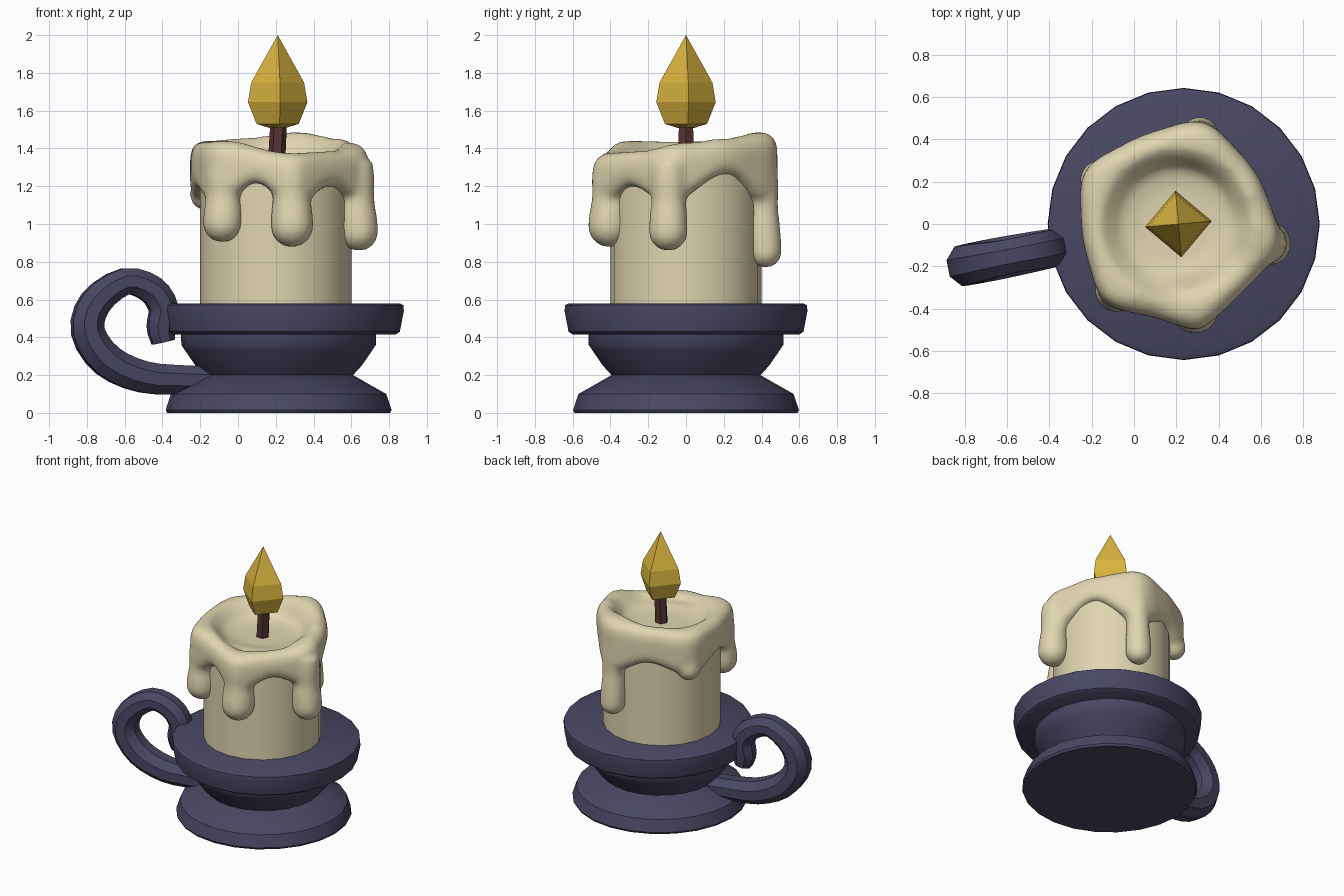
import bpy, bmesh, math
from mathutils import Vector

if "Cube" in bpy.data.objects:
    bpy.data.objects.remove(bpy.data.objects["Cube"])

def material(name, rgb):
    m = bpy.data.materials.new(name)
    m.diffuse_color = (*rgb, 1)
    m.use_nodes = True
    m.node_tree.nodes["Principled BSDF"].inputs["Base Color"].default_value = m.diffuse_color
    return m

NAVY = material("navy enamel", (0.066, 0.064, 0.125))
WAX = material("cream wax", (0.74, 0.67, 0.43))
GOLD = material("flame gold", (0.70, 0.46, 0.05))
BROWN = material("wick brown", (0.095, 0.035, 0.03))

def finish(bm, name, mat, smooth=None):
    bmesh.ops.remove_doubles(bm, verts=bm.verts, dist=1e-4)
    bmesh.ops.recalc_face_normals(bm, faces=bm.faces)
    me = bpy.data.meshes.new(name)
    bm.to_mesh(me)
    bm.free()
    ob = bpy.data.objects.new(name, me)
    bpy.context.collection.objects.link(ob)
    me.materials.append(mat)
    if smooth:
        bpy.ops.object.select_all(action='DESELECT')
        ob.select_set(True)
        bpy.context.view_layer.objects.active = ob
        bpy.ops.object.shade_smooth_by_angle(angle=math.radians(smooth))
    return ob

def loft(bm, rings, caps=True):
    """Skin a list of closed rings that have equal point counts."""
    vs = [[bm.verts.new(p) for p in r] for r in rings]
    n = len(vs[0])
    for a, b in zip(vs, vs[1:]):
        for i in range(n):
            j = (i + 1) % n
            bm.faces.new((a[i], a[j], b[j], b[i]))
    if caps:
        bm.faces.new(vs[0])
        bm.faces.new(vs[-1])

def lathe(name, cx, profile, sides, mat, smooth=None, caps=True, turn=0, lean=0):
    bm = bmesh.new()
    z0 = profile[0][1]
    loft(bm, [[(cx + lean * (z - z0) + r * math.cos(turn + math.tau * i / sides),
                r * math.sin(turn + math.tau * i / sides), z)
               for i in range(sides)] for r, z in profile], caps)
    return finish(bm, name, mat, smooth)

# Holder: flared foot, bowl and drip plate
lathe("foot", 0.215, [(0.59, 0), (0.598, 0.015), (0.57, 0.10), (0.385, 0.205)], 24, NAVY, 30)
lathe("bowl", 0.215, [(0.385, 0.19), (0.44, 0.25), (0.495, 0.33), (0.515, 0.36), (0.517, 0.43)],
      24, NAVY, 35)
lathe("drip_plate", 0.235, [(0.60, 0.415), (0.622, 0.43), (0.643, 0.54), (0.64, 0.57), (0.62, 0.58)],
      24, NAVY, 35)

# Handle: curled sweep in a vertical plane turned slightly to the front
KEYS = [(-0.05, .17, .075), (-0.28, .175, .078), (-0.50, .19, .085), (-0.69, .275, .088),
        (-0.795, .43, .085), (-0.755, .585, .082), (-0.60, .695, .072), (-0.46, .655, .075),
        (-0.395, .555, .075), (-0.41, .455, .07), (-0.395, .375, .06)]

def spline(keys, steps):
    k = [Vector(p) for p in keys]
    k = [2 * k[0] - k[1]] + k + [2 * k[-1] - k[-2]]
    out = []
    for i in range(1, len(k) - 2):
        a, b, c, d = k[i - 1:i + 3]
        for s in range(steps):
            t = s / steps
            out.append(.5 * (2 * b + (c - a) * t + (2 * a - 5 * b + 4 * c - d) * t * t
                             + (3 * b - a - 3 * c + d) * t ** 3))
    return out + [k[-2]]

path = spline(KEYS, 3)
slope = math.radians(11)
side = Vector((math.sin(slope), -math.cos(slope), 0))
rings = []
for i, p in enumerate(path):
    q = path[min(i + 1, len(path) - 1)] - path[max(i - 1, 0)]
    t = Vector((q.x, q.y)).normalized()
    ring = []
    for k in range(8):
        a = math.tau * (k + .5) / 8
        u, w = p.z * 1.06 * math.cos(a), p.z * 1.22 * math.sin(a)
        x, z = p.x - t.y * u, p.y + t.x * u
        ring.append(Vector((x, (x - 0.2) * math.tan(slope), z)) + side * w)
    rings.append(ring)
bm = bmesh.new()
loft(bm, rings)
finish(bm, "handle", NAVY, 35)

# Candle body
CX = 0.2
lathe("candle", CX, [(0.4, 0.57), (0.4, 1.28)], 20, WAX, 35)

# Melted wax cap: closed shell with a tilted rim, dish and scalloped skirt
# drips: angle, tip height, tip radius, distance from axis
DRIPS = [(-132, .90, .108, .42), (-78, .875, .115, .415), (-12, .855, .105, .45),
         (75, .765, .09, .435), (150, 1.07, .085, .43)]
RIM = [(-132, 1.44), (-78, 1.375), (-35, 1.39), (0, 1.43), (30, 1.455), (75, 1.485),
       (110, 1.46), (150, 1.44), (185, 1.44)]
SKIRT = [(-132, 1.10), (-105, 1.22), (-78, 1.10), (-45, 1.20), (-12, 1.12), (32, 1.265),
         (75, 1.10), (112, 1.20), (150, 1.12), (190, 1.19)]

def ease(table, deg):
    """Smooth periodic interpolation around the candle."""
    tab = table + [(table[0][0] + 360, table[0][1])]
    while deg < tab[0][0]:
        deg += 360
    for (a, va), (b, vb) in zip(tab, tab[1:]):
        if a <= deg <= b:
            return va + (vb - va) * (.5 - .5 * math.cos(math.pi * (deg - a) / (b - a)))

rows = [[] for _ in range(13)]
for i in range(96):
    deg = -132 + 360 * i / 96
    th = math.radians(deg)
    top, low = ease(RIM, deg), ease(SKIRT, deg)
    bump = sum(math.exp(-(((deg - d[0] + 180) % 360 - 180) / 17) ** 2) for d in DRIPS)
    R = 0.447 + 0.05 * bump
    prof = [(0, 1.325), (.18, 1.33), (.26, 1.35), (.32, top - .035), (.36, top), (R - .06, top),
            (R - .015, top - .03), (R, top - .08), (R, low + .06), (R - .015, low + .015),
            (R - .04, low), (.35, low), (0, 1.15)]
    for row, (r, z) in zip(rows, prof):
        row.append((CX + r * math.cos(th), r * math.sin(th), z))
bm = bmesh.new()
loft(bm, rows, caps=False)
bmesh.ops.remove_doubles(bm, verts=bm.verts, dist=1e-4)

# Drips: tubes with a swollen round tip, later fused with the cap
for deg, tip, r, dist in DRIPS:
    th = math.radians(deg)
    base = tip + r
    tube = [(r * math.sin(a * math.pi / 12), base - r * math.cos(a * math.pi / 12))
            for a in range(1, 7)]
    tube += [(r * .97, base + (1.3 - base) * .2), (r * .87, base + (1.3 - base) * .5),
             (r * .95, base + (1.3 - base) * .8), (r * .9, 1.33)]
    rings = []
    for w, z in tube:
        d = dist - .02 * max(0, z - base) / (1.33 - base)
        cx, cy = CX + d * math.cos(th), d * math.sin(th)
        rings.append([(cx + w * math.cos(math.tau * k / 20), cy + w * math.sin(math.tau * k / 20), z)
                      for k in range(20)])
    loft(bm, rings)
wax = finish(bm, "melted_wax", WAX)
fuse = wax.modifiers.new("fuse", 'REMESH')
fuse.mode = 'VOXEL'
fuse.voxel_size = 0.017
fuse.use_smooth_shade = True
melt = wax.modifiers.new("melt", 'SMOOTH')
melt.factor = 0.5
melt.iterations = 14

# Wick and faceted flame
lathe("wick", 0.203, [(0.046, 1.30), (0.044, 1.53)], 6, BROWN, lean=0.05)
lathe("flame", 0.21, [(0, 1.495), (0.112, 1.53), (0.158, 1.645), (0.14, 1.75), (0, 2.0)],
      4, GOLD, caps=False, turn=math.radians(5))
